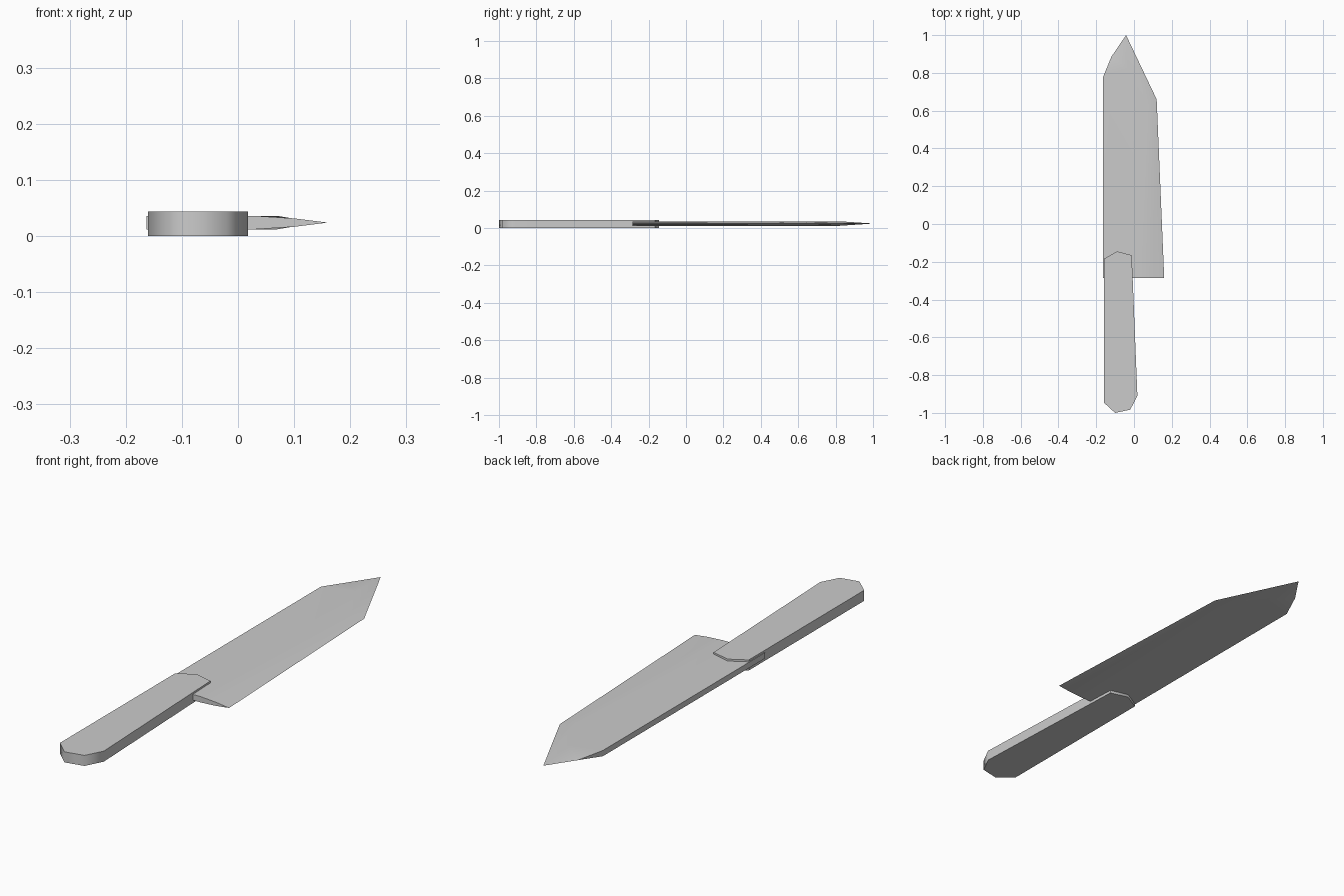
import bpy
import bmesh
import math

cube = bpy.data.objects.get("Cube")
if cube:
    bpy.data.objects.remove(cube, do_unlink=True)

grey = bpy.data.materials.new("plain_grey")
grey.use_nodes = True
grey.diffuse_color = (0.6, 0.6, 0.6, 1)
grey.node_tree.nodes["Principled BSDF"].inputs["Base Color"].default_value = (0.6, 0.6, 0.6, 1)


def finish(name, bm, angle):
    bmesh.ops.recalc_face_normals(bm, faces=bm.faces)
    mesh = bpy.data.meshes.new(name)
    bm.to_mesh(mesh)
    bm.free()
    mesh.materials.append(grey)
    obj = bpy.data.objects.new(name, mesh)
    bpy.context.collection.objects.link(obj)
    bpy.ops.object.select_all(action="DESELECT")
    obj.select_set(True)
    bpy.context.view_layer.objects.active = obj
    bpy.ops.object.shade_smooth_by_angle(angle=math.radians(angle))
    weighted = obj.modifiers.new("Even shading", "WEIGHTED_NORMAL")
    weighted.keep_sharp = True
    return obj


# Handle: extruded outline with chamfered ends
outline = [(-0.16, -0.945), (-0.10, -1.0), (-0.02, -0.983), (0.018, -0.91),
           (-0.012, -0.165), (-0.09, -0.145), (-0.16, -0.185)]
bm = bmesh.new()
base = bm.faces.new([bm.verts.new((x, y, 0)) for x, y in outline])
top = bmesh.ops.extrude_face_region(bm, geom=[base])["geom"]
bmesh.ops.translate(bm, vec=(0, 0, 0.044),
                    verts=[v for v in top if isinstance(v, bmesh.types.BMVert)])
finish("handle", bm, 60)

# Blade: each side is a flat, a shoulder and a ground edge that meet at mid height
MID = 0.024
points = {
    "spine_heel": (-0.163, -0.287, 0.012), "spine_end": (-0.163, 0.78, 0.012),
    "flat_tip": (-0.03, 0.82, 0.012), "flat_belly": (0.07, 0.62, 0.012),
    "flat_heel": (0.03, -0.287, 0.012),
    "grind_heel": (0.10, -0.287, 0.0075), "grind_belly": (0.105, 0.65, 0.006),
    "edge_heel": (0.16, -0.287, 0), "edge_belly": (0.12, 0.66, 0),
    "tip": (-0.042, 1.0, 0), "clip": (-0.12, 0.885, 0),
}
side_faces = [
    "spine_heel flat_heel flat_belly flat_tip spine_end",
    "flat_heel grind_heel grind_belly flat_belly",
    "grind_heel edge_heel edge_belly grind_belly",
    "flat_belly grind_belly tip flat_tip",
    "grind_belly edge_belly tip",
    "flat_tip tip clip", "flat_tip clip spine_end",
]
bm = bmesh.new()
rings = []
for sign in (1, -1):
    ring = {n: bm.verts.new((x, y, MID + sign * h)) for n, (x, y, h) in points.items()}
    rings.append(ring)
    for names in side_faces:
        bm.faces.new([ring[n] for n in names.split()])
upper, lower = rings
# Spine wall, its tapered end and the heel wall
for names in ("spine_heel spine_end", "spine_end clip",
              "spine_heel flat_heel", "flat_heel grind_heel", "grind_heel edge_heel"):
    a, b = names.split()
    bm.faces.new((upper[a], upper[b], lower[b], lower[a]))
bmesh.ops.remove_doubles(bm, verts=bm.verts, dist=0.0005)
finish("blade", bm, 40)
